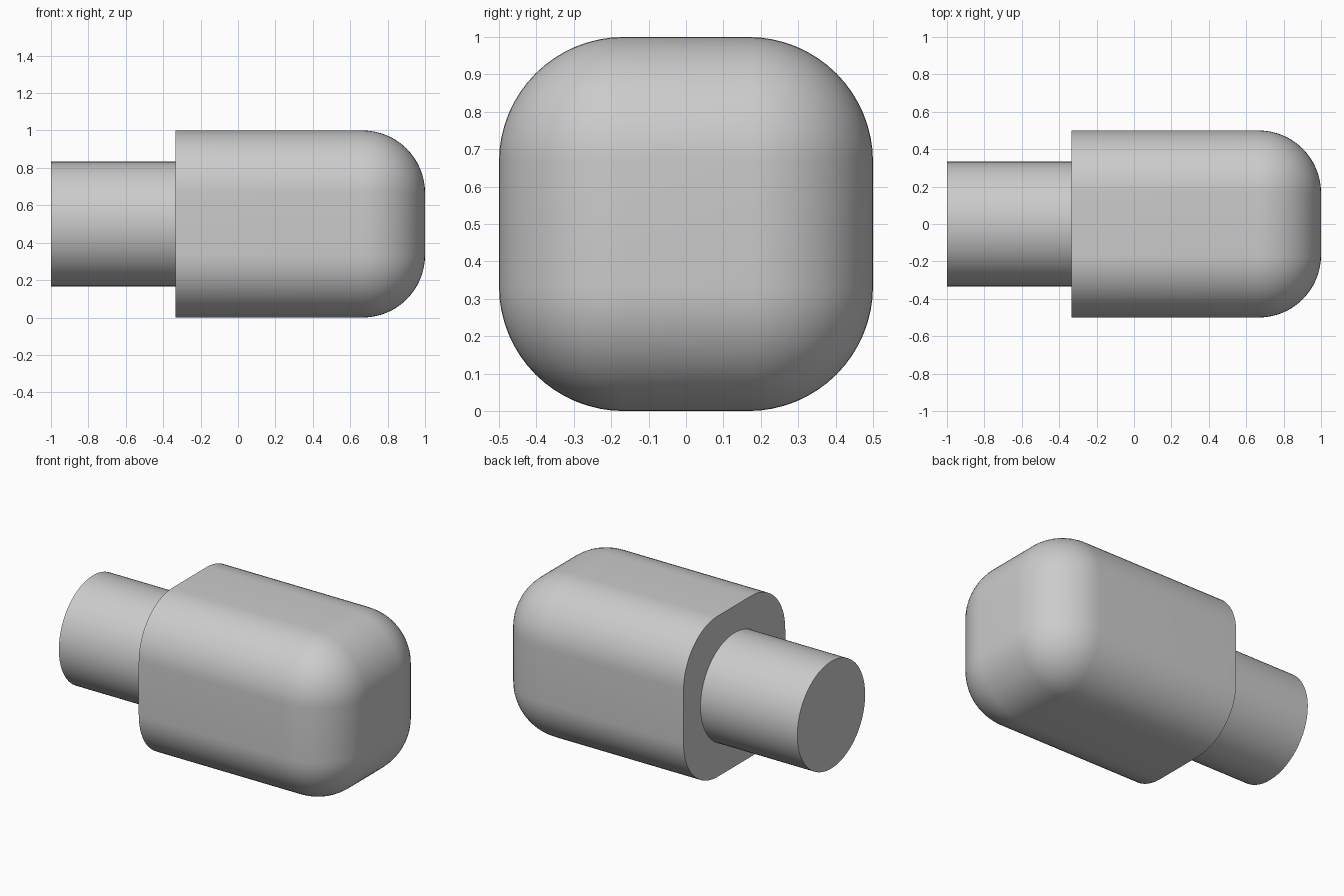
import bpy
import bmesh
from math import radians
from mathutils import Matrix, Vector

if "Cube" in bpy.data.objects:
    bpy.data.objects.remove(bpy.data.objects["Cube"], do_unlink=True)

CENTRE_Z = 0.5
SHOULDER_X = -1 / 3   # plane where the shaft meets the body
RADIUS = 1 / 3        # shaft radius and body fillet radius

# Single flat colour
grey = bpy.data.materials.new("light_grey")
grey.use_nodes = True
colour = (0.6, 0.6, 0.6, 1)
grey.diffuse_color = colour
grey.node_tree.nodes["Principled BSDF"].inputs["Base Color"].default_value = colour


def finish(bm, name):
    """Turn a bmesh into a smooth shaded object with sharp rims."""
    bmesh.ops.recalc_face_normals(bm, faces=bm.faces)
    mesh = bpy.data.meshes.new(name)
    bm.to_mesh(mesh)
    bm.free()
    mesh.materials.append(grey)
    obj = bpy.data.objects.new(name, mesh)
    bpy.context.collection.objects.link(obj)
    bpy.ops.object.select_all(action="DESELECT")
    obj.select_set(True)
    bpy.context.view_layer.objects.active = obj
    bpy.ops.object.shade_smooth_by_angle(angle=radians(30))
    return obj


# Body: square block, every edge filleted except the rim of the shoulder face
length = 1 - SHOULDER_X
bm = bmesh.new()
bmesh.ops.create_cube(bm, size=1)
bmesh.ops.scale(bm, vec=Vector((length, 1, 1)), verts=bm.verts)
bmesh.ops.translate(bm, vec=Vector((SHOULDER_X + length / 2, 0, CENTRE_Z)), verts=bm.verts)
rounded = [e for e in bm.edges if max(v.co.x for v in e.verts) > 0]
bmesh.ops.bevel(bm, geom=rounded, offset=RADIUS, offset_type="OFFSET",
                segments=16, profile=0.5, affect="EDGES")
finish(bm, "body")

# Shaft: round stub running into the shoulder face
end_x = SHOULDER_X + 0.02
bm = bmesh.new()
place = Matrix.Translation(((end_x - 1) / 2, 0, CENTRE_Z)) @ Matrix.Rotation(radians(90), 4, "Y")
bmesh.ops.create_cone(bm, cap_ends=True, segments=96, radius1=RADIUS, radius2=RADIUS,
                      depth=end_x + 1, matrix=place)
finish(bm, "shaft")
